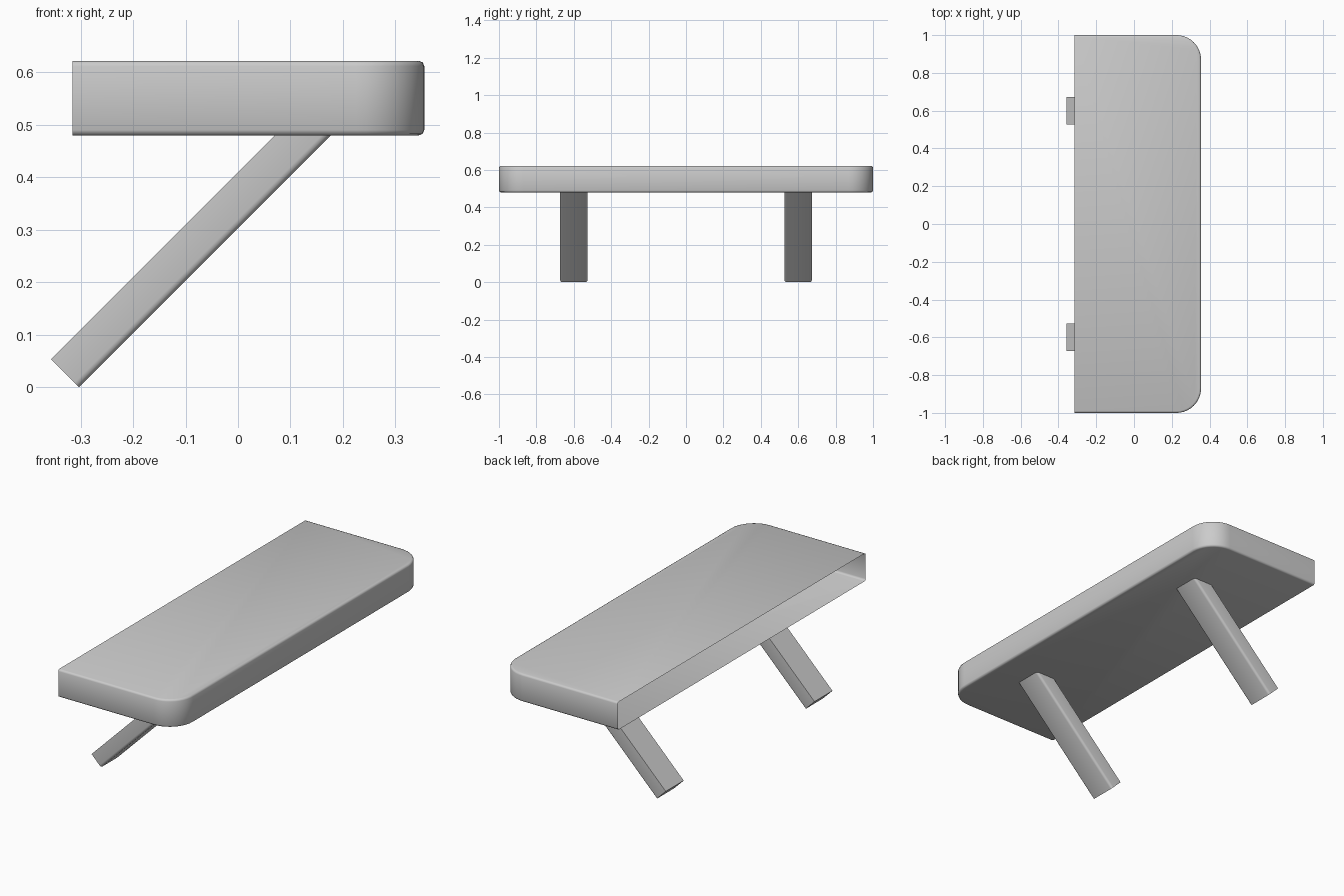
import bpy, bmesh, math
from mathutils import Matrix, Vector

if "Cube" in bpy.data.objects:
    bpy.data.objects.remove(bpy.data.objects["Cube"], do_unlink=True)

grey = bpy.data.materials.new("plain grey")
grey.use_nodes = True
colour = (0.6, 0.6, 0.6, 1)
grey.diffuse_color = colour
grey.node_tree.nodes["Principled BSDF"].inputs["Base Color"].default_value = colour


def add_part(name, bm):
    mesh = bpy.data.meshes.new(name)
    bm.to_mesh(mesh)
    bm.free()
    mesh.materials.append(grey)
    part = bpy.data.objects.new(name, mesh)
    bpy.context.collection.objects.link(part)
    bpy.ops.object.select_all(action='DESELECT')
    part.select_set(True)
    bpy.context.view_layer.objects.active = part
    bpy.ops.object.shade_smooth_by_angle(angle=math.radians(50))
    return part


# Shelf outline: square at the open end, rounded at the far corners
BACK, FRONT, HALF, RADIUS = -0.315, 0.355, 1.0, 0.13
BOTTOM, TOP, EDGE = 0.48, 0.622, 0.01


def outline(inset, steps=10):
    r = RADIUS - inset
    cx, cy = FRONT - RADIUS, HALF - RADIUS
    points = [(BACK, -HALF + inset)]
    for side in (-1, 1):
        for i in range(steps + 1):
            a = math.pi / 2 * i / steps + (-math.pi / 2 if side < 0 else 0)
            points.append((cx + r * math.cos(a), side * cy + r * math.sin(a)))
    return points + [(BACK, HALF - inset)]


# Shelf shell: stacked outlines with softened rims, one long side left open
softening = [(EDGE * (1 - math.sin(a)), EDGE * (1 - math.cos(a)))
             for a in (0, math.pi / 4, math.pi / 2)]
levels = [(inset, BOTTOM + rise) for inset, rise in softening]
levels += [(inset, TOP - rise) for inset, rise in reversed(softening)]
bm = bmesh.new()
rings = [[bm.verts.new((x, y, z)) for x, y in outline(inset)] for inset, z in levels]
for low, high in zip(rings, rings[1:]):
    for i in range(len(low) - 1):
        bm.faces.new((low[i], low[i + 1], high[i + 1], high[i]))
bm.faces.new(rings[-1])
bm.faces.new(list(reversed(rings[0])))
add_part("shelf_shell", bm)

# Slanted legs with softened underside edges
LENGTH, WIDTH, THICK = 0.69, 0.145, 0.0757
for name, y in (("leg_front", -0.6), ("leg_back", 0.6)):
    bm = bmesh.new()
    bmesh.ops.create_cube(bm, size=1)
    bmesh.ops.scale(bm, vec=(LENGTH, WIDTH, THICK), verts=bm.verts)
    bmesh.ops.translate(bm, vec=(LENGTH / 2, 0, THICK / 2), verts=bm.verts)
    under = [e for e in bm.edges if all(v.co.z < THICK / 2 for v in e.verts)
             and abs(e.verts[0].co.x - e.verts[1].co.x) > LENGTH / 2]
    bmesh.ops.bevel(bm, geom=under, offset=0.012, segments=3, profile=0.5,
                    affect='EDGES')
    bm.transform(Matrix.Translation(Vector((-0.303, y, 0)))
                 @ Matrix.Rotation(-math.pi / 4, 4, 'Y'))
    add_part(name, bm)
